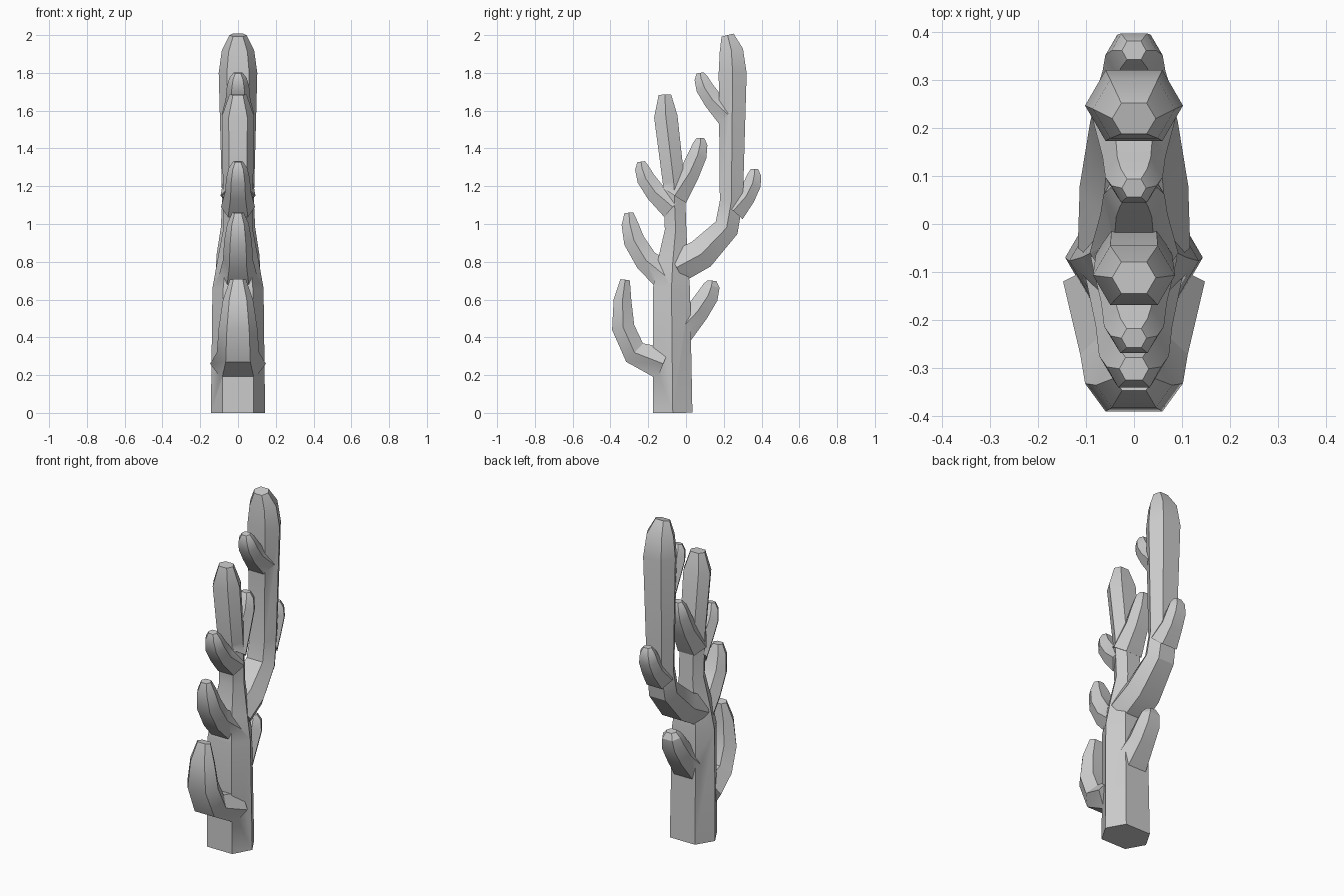
import bpy, bmesh
from mathutils import Vector

if "Cube" in bpy.data.objects:
    bpy.data.objects.remove(bpy.data.objects["Cube"])


def limb(name, path, ratio=1.38):
    """Six-sided limb along a path in the YZ plane; rows are (y, z, half depth)."""
    bm = bmesh.new()
    rings = []
    for i, (y, z, d) in enumerate(path):
        a, b = path[max(i - 1, 0)], path[min(i + 1, len(path) - 1)]
        t = Vector((0, b[0] - a[0], b[1] - a[1])).normalized()
        n = Vector((0, t.z, -t.y))
        w = d * ratio
        # Hexagon: points to the sides, flats to front and back
        rings.append([bm.verts.new(Vector((u * w, y, z)) + n * v * d) for u, v in
                      ((1, 0), (.58, 1), (-.58, 1), (-1, 0), (-.58, -1), (.58, -1))])
    for lo, hi in zip(rings, rings[1:]):
        for k in range(6):
            j = (k + 1) % 6
            bm.faces.new((lo[k], lo[j], hi[j], hi[k]))
    bm.faces.new(rings[0])
    bm.faces.new(rings[-1])
    bmesh.ops.recalc_face_normals(bm, faces=bm.faces)
    me = bpy.data.meshes.new(name)
    bm.to_mesh(me)
    bm.free()
    ob = bpy.data.objects.new(name, me)
    bpy.context.collection.objects.link(ob)
    return ob


def shoot(name, base, elbow, tip, d, ratio=1.3):
    """Curved side shoot: flared at its base, rounded off at its tip."""
    p, q, r = Vector(base), Vector(elbow), Vector(tip)
    path = []
    for t, f in ((0, 1.45), (.35, 1.1), (.65, 1), (.87, .78), (1, .42)):
        c = p * (1 - t) ** 2 + q * 2 * t * (1 - t) + r * t * t
        path.append((c.x, c.y, d * f))
    return limb(name, path, ratio)


# Main trunk
trunk = limb("cactus", [
    (-.07, 0, .104), (-.077, .66, .098), (-.07, .8, .08), (-.055, .97, .057),
    (-.065, 1.22, .058), (-.107, 1.57, .062), (-.112, 1.685, .033)])

# Large arm and the small shoots
arms = [
    limb("large_arm", [
        (-.05, .77, .085), (.08, .84, .082), (.215, .98, .066), (.24, 1.12, .061),
        (.247, 1.8, .074), (.24, 1.92, .062), (.22, 2, .033)]),
    shoot("large_arm_front_shoot", (.22, 1.58), (.085, 1.69), (.075, 1.8), .046),
    shoot("large_arm_back_shoot", (.25, 1.07), (.37, 1.18), (.362, 1.29), .046),
    shoot("low_front_arm", (-.12, .26), (-.4, .27), (-.322, .705), .06, 1.7),
    shoot("middle_front_arm", (-.09, .71), (-.3, .83), (-.302, 1.06), .056),
    shoot("upper_front_arm", (-.07, 1.09), (-.23, 1.2), (-.238, 1.33), .048),
    shoot("low_back_arm", (-.04, .43), (.14, .6), (.138, .7), .056),
    shoot("upper_back_arm", (-.06, 1.15), (.08, 1.34), (.077, 1.455), .049),
]

# Fuse the arms into one skin, as a single grown plant
bpy.context.view_layer.objects.active = trunk
trunk.select_set(True)
for arm in arms:
    mod = trunk.modifiers.new("join_" + arm.name, 'BOOLEAN')
    mod.operation = 'UNION'
    mod.solver = 'EXACT'
    mod.object = arm
    bpy.ops.object.modifier_apply(modifier=mod.name)
    bpy.data.objects.remove(arm)

bpy.ops.object.shade_smooth_by_angle(angle=.5)
